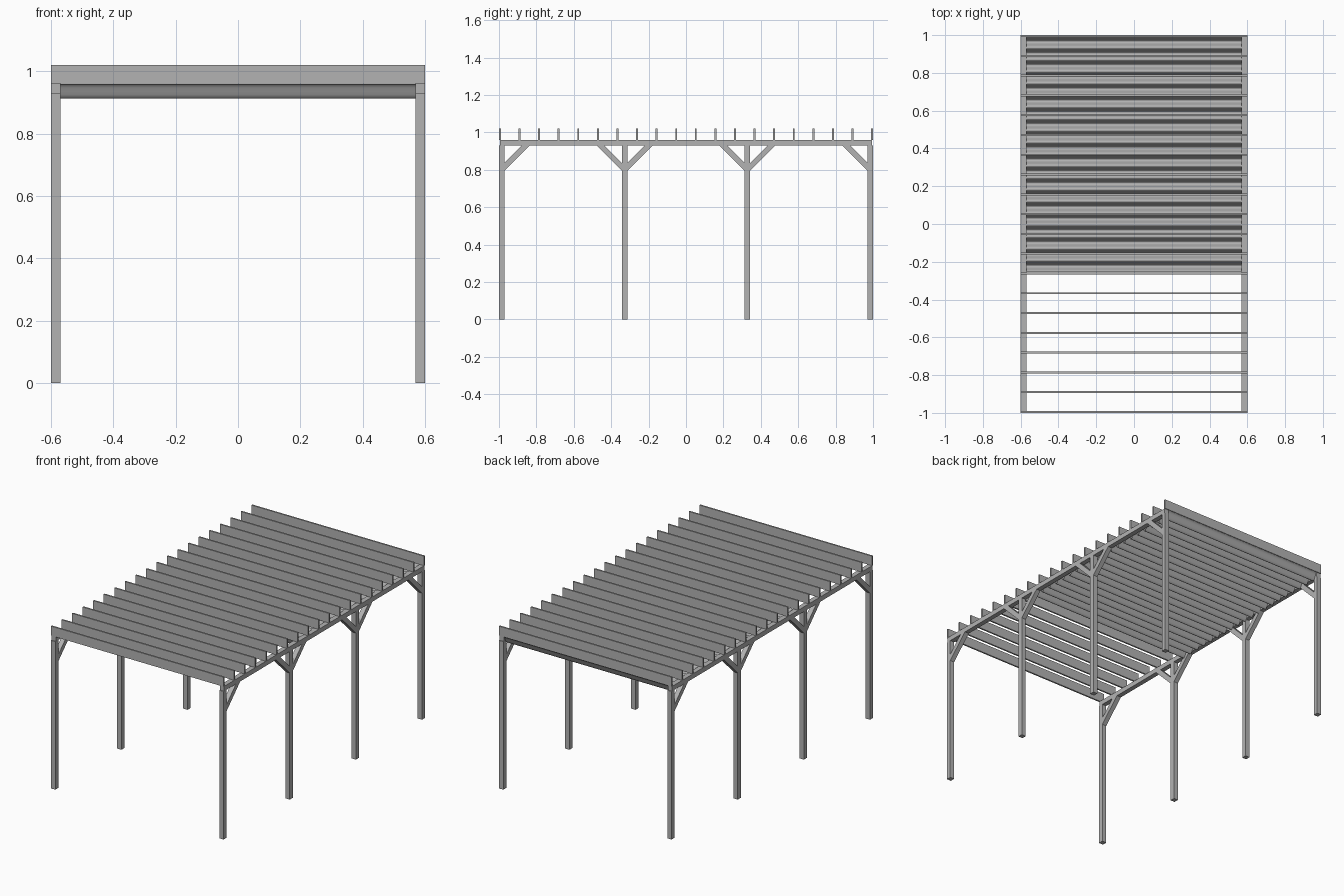
import bpy, bmesh, math

cube = bpy.data.objects.get("Cube")
if cube:
    bpy.data.objects.remove(cube, do_unlink=True)

W, L = 0.6, 1.0            # half width and half length
T = 0.03                   # post and beam section
BEAM_LOW, BEAM_TOP, TOP = 0.93, 0.96, 1.02
SIDE_X = W - T / 2

grey = bpy.data.materials.new("plain grey")
grey.use_nodes = True
tone = (0.45, 0.45, 0.45, 1)
grey.diffuse_color = tone
grey.node_tree.nodes["Principled BSDF"].inputs["Base Color"].default_value = tone


def finish(name, bm):
    mesh = bpy.data.meshes.new(name)
    bm.to_mesh(mesh)
    bm.free()
    mesh.materials.append(grey)
    obj = bpy.data.objects.new(name, mesh)
    bpy.context.collection.objects.link(obj)
    return obj


def box(name, x, y, z):
    """Box from (low, high) ranges on each axis."""
    bm = bmesh.new()
    bmesh.ops.create_cube(bm, size=1)
    for v in bm.verts:
        v.co = [r[0] if c < 0 else r[1] for c, r in zip(v.co, (x, y, z))]
    return finish(name, bm)


def extrude_profile(name, points, x0, x1):
    """Prism along x from a (y, z) outline."""
    bm = bmesh.new()
    face = bm.faces.new([bm.verts.new((x0, y, z)) for y, z in points])
    ext = bmesh.ops.extrude_face_region(bm, geom=[face])
    for v in ext["geom"]:
        if isinstance(v, bmesh.types.BMVert):
            v.co.x = x1
    bmesh.ops.recalc_face_normals(bm, faces=bm.faces[:])
    return finish(name, bm)


# Posts, side beams and diagonal braces
post_gap = (2 * L - T) / 3
for label, sx in (("left", 1), ("right", -1)):
    xr = (sx * SIDE_X - T / 2, sx * SIDE_X + T / 2)
    box(f"{label}_beam", xr, (-L + 0.005, L - 0.005), (BEAM_LOW, BEAM_TOP))
    for i in range(4):
        y = -L + T / 2 + i * post_gap
        box(f"{label}_post_{i + 1}", xr, (y - T / 2, y + T / 2), (0, BEAM_LOW))
        for way, d in (("front", -1), ("back", 1)):
            if (i == 0 and d < 0) or (i == 3 and d > 0):
                continue
            e = y + d * T / 2
            outline = [(e, 0.795), (e + d * 0.135, BEAM_LOW),
                       (e + d * 0.093, BEAM_LOW), (e, 0.837)]
            extrude_profile(f"{label}_{way}_brace_{i + 1}", outline, *xr)

# Rafters laid across the beams
RAFTERS, THICK = 20, 0.01
for i in range(RAFTERS):
    y = -L + THICK / 2 + i * (2 * L - THICK) / (RAFTERS - 1)
    box(f"rafter_{i + 1}", (-W, W), (y - THICK / 2, y + THICK / 2), (BEAM_TOP, TOP))

# Pleated canopy hung below the rafters
FOLDS, STEPS = 20, 12
start, end = -0.254, 0.996
low, high = 0.913, 0.959
bm = bmesh.new()
previous = None
for k in range(FOLDS * STEPS + 1):
    y = start + (end - start) * k / (FOLDS * STEPS)
    z = (low + high) / 2 + (high - low) / 2 * math.cos(math.tau * k / STEPS)
    row = [bm.verts.new((s * (W - T), y, z)) for s in (-1, 1)]
    if previous:
        bm.faces.new((previous[0], previous[1], row[1], row[0])).smooth = True
    previous = row
finish("pleated_canopy", bm)
